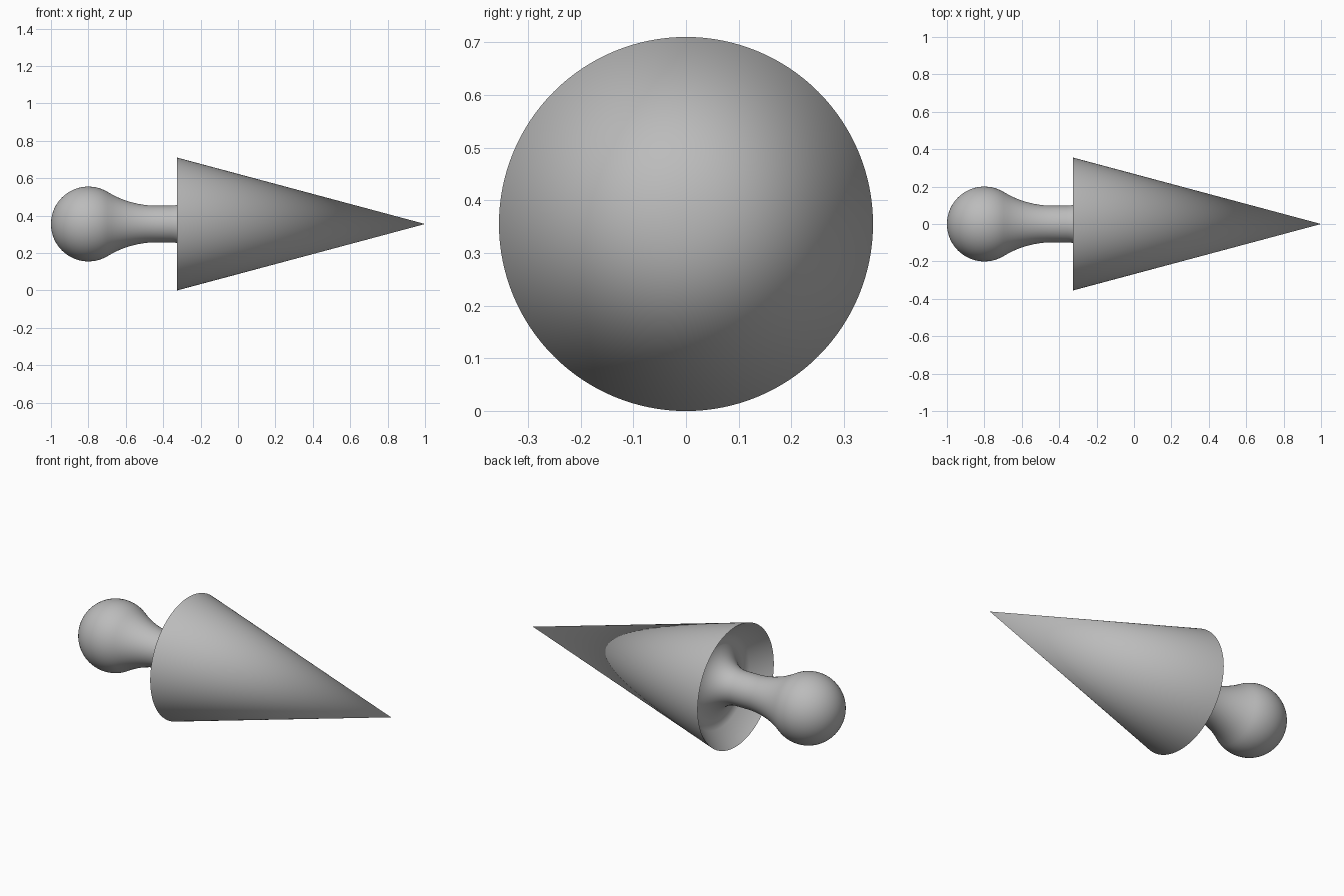
import bpy, bmesh, math
from mathutils import Matrix, Vector

cube = bpy.data.objects.get("Cube")
if cube:
    bpy.data.objects.remove(cube)

AXIS_Z = 0.355
SEGMENTS = 128

grey = bpy.data.materials.new("plain_grey")
grey.use_nodes = True
colour = (0.5, 0.5, 0.5, 1)
grey.diffuse_color = colour
grey.node_tree.nodes["Principled BSDF"].inputs["Base Color"].default_value = colour


def arc(cx, cr, radius, start, end, steps):
    """Profile points (x, r) along a circular arc, angles in degrees."""
    angles = [math.radians(start + (end - start) * i / steps) for i in range(steps + 1)]
    return [(cx + radius * math.cos(a), cr + radius * math.sin(a)) for a in angles]


def lathe(name, profile):
    """Spin an (x, r) profile around the long axis."""
    bm = bmesh.new()
    verts = [bm.verts.new((x, 0, r)) for x, r in profile]
    edges = [bm.edges.new(pair) for pair in zip(verts, verts[1:])]
    bmesh.ops.spin(bm, geom=verts + edges, cent=(0, 0, 0), axis=(1, 0, 0),
                   angle=math.tau, steps=SEGMENTS, use_duplicate=False)
    bmesh.ops.remove_doubles(bm, verts=bm.verts, dist=1e-5)
    bmesh.ops.recalc_face_normals(bm, faces=bm.faces)
    bmesh.ops.transform(bm, matrix=Matrix.Translation(Vector((0, 0, AXIS_Z))), verts=bm.verts)
    mesh = bpy.data.meshes.new(name)
    bm.to_mesh(mesh)
    bm.free()
    mesh.materials.append(grey)
    obj = bpy.data.objects.new(name, mesh)
    bpy.context.collection.objects.link(obj)
    bpy.ops.object.select_all(action="DESELECT")
    obj.select_set(True)
    bpy.context.view_layer.objects.active = obj
    bpy.ops.object.shade_smooth_by_angle(angle=math.radians(40))
    return obj


# Ball end, then a wide cove down to the thin neck
ball = arc(-0.8, 0, 0.2, 180, 59, 24)
neck = arc(-0.436, 0.598, 0.5, 239, 270, 12)[1:]
# Neck flares into the hollow back of the cone
flare = arc(-0.36, 0.248, 0.15, 270, 350, 14)
# Hollow wall out to the rim, then the long cone to its point
hollow = [(-0.225, 0.27), (-0.325, 0.355)]
lathe("pointed_peg", ball + neck + flare + hollow + [(1.0, 0.0)])
